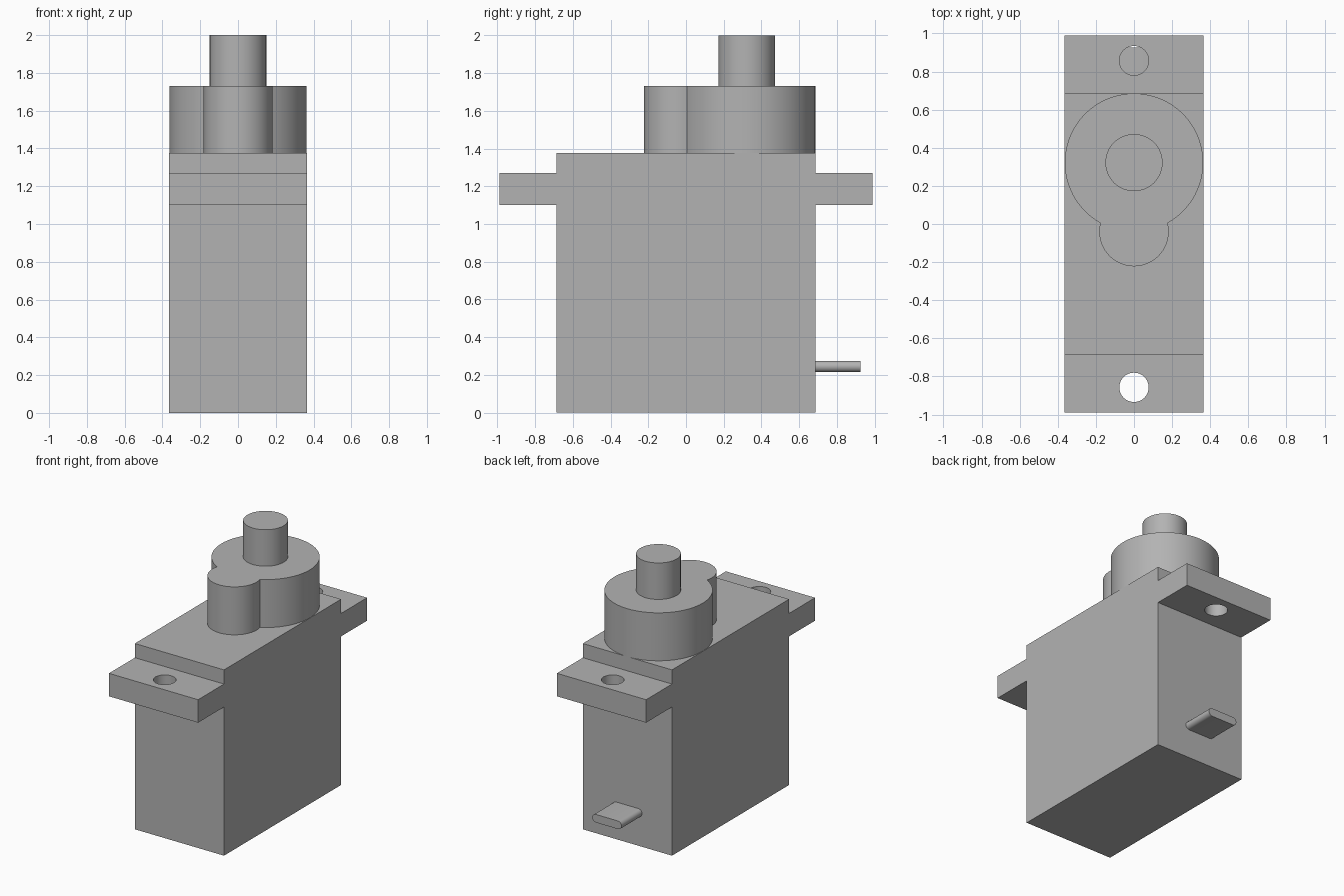
import bpy, bmesh, math
from mathutils import Matrix

cube = bpy.data.objects.get("Cube")
if cube:
    bpy.data.objects.remove(cube, do_unlink=True)

# Single grey plastic
grey = bpy.data.materials.new("grey_plastic")
grey.use_nodes = True
grey.diffuse_color = (0.45, 0.45, 0.45, 1)
grey.node_tree.nodes["Principled BSDF"].inputs["Base Color"].default_value = grey.diffuse_color


def arc(cx, cy, r, start, end, steps):
    """Points on an arc, angles in radians."""
    return [(cx + r * math.cos(start + (end - start) * i / steps),
             cy + r * math.sin(start + (end - start) * i / steps)) for i in range(steps + 1)]


def circle(cx, cy, r, steps=64):
    return arc(cx, cy, r, 0, math.tau, steps)[:-1]


def extrude(name, outline, low, high, turn=Matrix()):
    """Prism of a flat outline between two heights, turned to its own axis."""
    bm = bmesh.new()
    face = bm.faces.new([bm.verts.new((x, y, low)) for x, y in outline])
    top = bmesh.ops.extrude_face_region(bm, geom=[face])["geom"]
    bmesh.ops.translate(bm, vec=(0, 0, high - low),
                        verts=[v for v in top if isinstance(v, bmesh.types.BMVert)])
    bmesh.ops.transform(bm, matrix=turn, verts=bm.verts)
    bmesh.ops.recalc_face_normals(bm, faces=bm.faces)
    mesh = bpy.data.meshes.new(name)
    bm.to_mesh(mesh)
    bm.free()
    mesh.materials.append(grey)
    obj = bpy.data.objects.new(name, mesh)
    bpy.context.collection.objects.link(obj)
    return obj


def smooth(obj):
    bpy.ops.object.select_all(action="DESELECT")
    obj.select_set(True)
    bpy.context.view_layer.objects.active = obj
    bpy.ops.object.shade_smooth_by_angle(angle=math.radians(30))


# Case with mounting flanges: side profile in (y, z), swept across x
W, D, F = 0.365, 0.685, 0.988
half = [(D, 0), (D, 1.10), (F, 1.10), (F, 1.27), (D, 1.27), (D, 1.375)]
profile = half + [(-y, z) for y, z in reversed(half)]
along_x = Matrix(((0, 0, 1, 0), (1, 0, 0, 0), (0, 1, 0, 0), (0, 0, 0, 1)))
case = extrude("case", profile, -W, W, along_x)

# Screw holes through both flanges
for side, y in (("front", -0.857), ("back", 0.857)):
    cutter = extrude(side + "_hole_cutter", circle(0, y, 0.077, 40), 1.0, 1.4)
    cutter.hide_render = True
    cutter.hide_set(True)
    cutter.display_type = "WIRE"
    cut = case.modifiers.new(side + "_screw_hole", "BOOLEAN")
    cut.operation = "DIFFERENCE"
    cut.solver = "EXACT"
    cut.object = cutter

# Bake the holes into the case and drop the cutters
bpy.context.view_layer.update()
baked = bpy.data.meshes.new_from_object(case.evaluated_get(bpy.context.evaluated_depsgraph_get()))
case.modifiers.clear()
case.data = baked
for side in ("front", "back"):
    bpy.data.objects.remove(bpy.data.objects[side + "_hole_cutter"], do_unlink=True)
smooth(case)

# Gear housing: outline of a large and a small circle joined at their crossings
BY, BR, SY, SR = 0.322, 0.363, -0.04, 0.182
gap = BY - SY
reach = (gap ** 2 + BR ** 2 - SR ** 2) / (2 * gap)
big = math.acos(reach / BR)
small = math.acos((gap - reach) / SR)
down, up = -math.pi / 2, math.pi / 2
outline = arc(0, BY, BR, down + big, down + math.tau - big, 64)
outline += arc(0, SY, SR, up + small, up + math.tau - small, 40)[1:-1]
smooth(extrude("gear_housing", outline, 1.375, 1.73))

# Output shaft
smooth(extrude("output_shaft", circle(0, BY, 0.15), 1.73, 2.0))

# Flat cable stub with rounded edges, leaving the back of the case
R, Z, C = 0.03, 0.245, 0.09
stub = arc(C, Z, R, down, up, 10) + arc(-C, Z, R, up, up + math.pi, 10)
along_y = Matrix(((1, 0, 0, 0), (0, 0, 1, 0), (0, 1, 0, 0), (0, 0, 0, 1)))
smooth(extrude("cable_stub", stub, D, 0.925, along_y))
